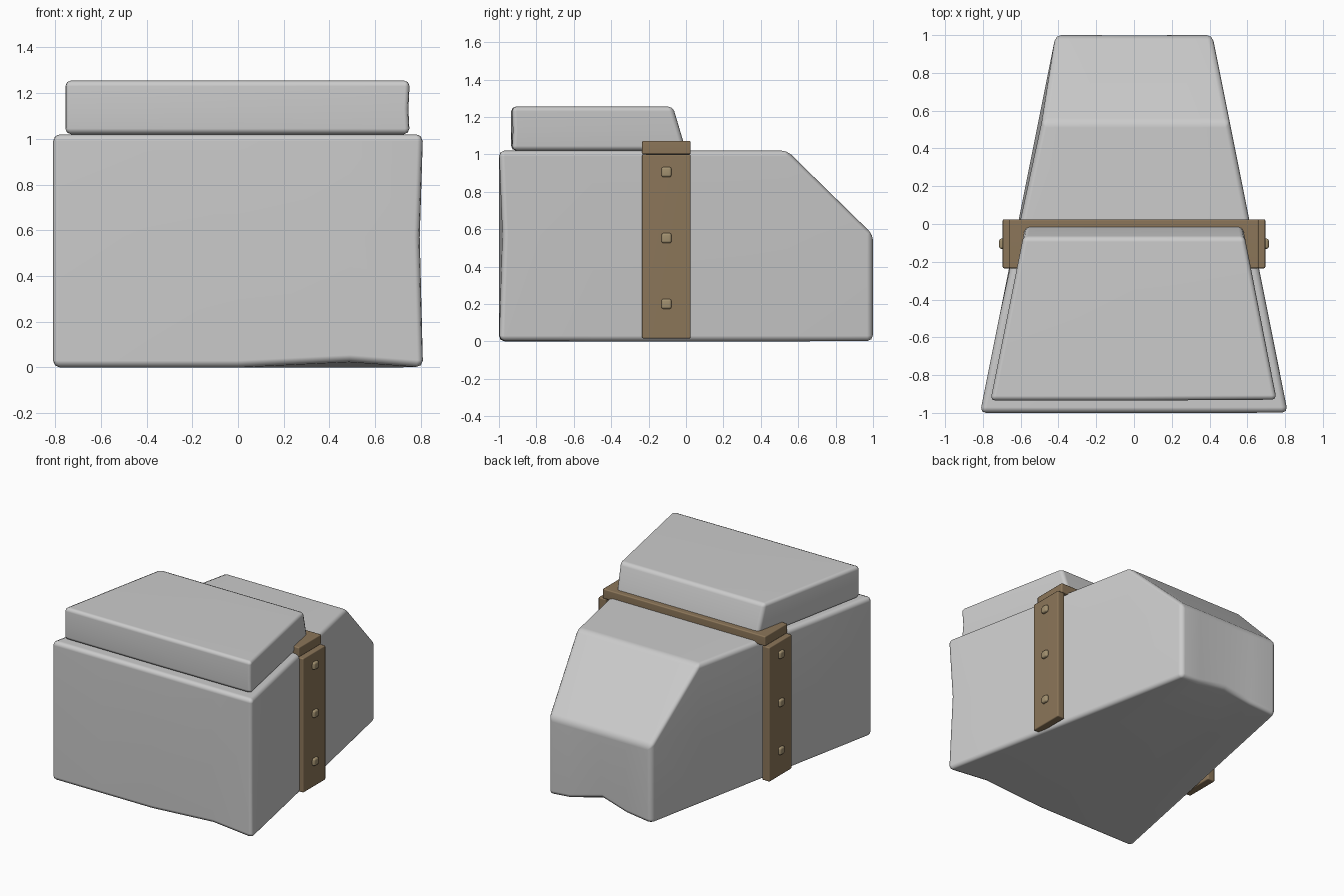
import bpy, bmesh
from mathutils import Vector

if "Cube" in bpy.data.objects:
    bpy.data.objects.remove(bpy.data.objects["Cube"])


def finish(obj, width, segments, angle=0.45):
    b = obj.modifiers.new("bevel", "BEVEL")
    b.width, b.segments = width, segments
    b.limit_method, b.angle_limit = "ANGLE", angle
    for p in obj.data.polygons:
        p.use_smooth = True
    obj.modifiers.new("normals", "WEIGHTED_NORMAL")


def stone(name, profile, mid, cuts, dents, bevel):
    """Extrude a (y, z) profile across x, taper it towards +y and dent it."""
    bm = bmesh.new()
    f = bm.faces.new([bm.verts.new((-1, y, z)) for y, z in profile])
    ext = bmesh.ops.extrude_face_region(bm, geom=[f])
    for v in ext["geom"]:
        if isinstance(v, bmesh.types.BMVert):
            v.co.x = 1
    for axis, pos in cuts:
        n, c = Vector((0, 0, 0)), Vector((0, 0, 0))
        n[axis], c[axis] = 1, pos
        bmesh.ops.bisect_plane(bm, geom=bm.verts[:] + bm.edges[:] + bm.faces[:],
                               plane_co=c, plane_no=n, dist=1e-5)
    for v in bm.verts:
        v.co.x *= mid - 0.2 * v.co.y
    for centre, radius, push in dents:
        for v in bm.verts:
            d = (v.co - Vector(centre)).length
            if d < radius:
                v.co += Vector(push) * (1 - d / radius)
    bmesh.ops.recalc_face_normals(bm, faces=bm.faces)
    me = bpy.data.meshes.new(name)
    bm.to_mesh(me)
    bm.free()
    obj = bpy.data.objects.new(name, me)
    bpy.context.collection.objects.link(obj)
    finish(obj, bevel, 2)


def box(name, lo, hi, material, bevel):
    lo, hi = Vector(lo), Vector(hi)
    bpy.ops.mesh.primitive_cube_add(size=1, location=(lo + hi) / 2)
    obj = bpy.context.object
    obj.name = name
    obj.scale = hi - lo
    bpy.ops.object.transform_apply(location=False, rotation=False, scale=True)
    obj.data.materials.append(material)
    finish(obj, bevel, 2)


def colour(name, rgb):
    m = bpy.data.materials.new(name)
    m.diffuse_color = (*rgb, 1)
    m.use_nodes = True
    m.node_tree.nodes["Principled BSDF"].inputs["Base Color"].default_value = m.diffuse_color
    return m


bronze = colour("bronze", (0.26, 0.18, 0.10))
pale_bronze = colour("pale_bronze", (0.36, 0.28, 0.16))

# Tapered main block with sloped back
stone("stone_block",
      [(-1, 0), (1, 0), (1, 0.57), (0.54, 1.02), (-1, 1.02)], 0.615,
      [(0, -0.5), (0, 0), (0, 0.6), (1, -0.5), (1, 0.54), (2, 0.57)],
      [((0.49, -1, 0), 0.3, (0, 0.01, 0.025)),
       ((0, 1, 0), 0.3, (0, -0.03, 0.07)),
       ((0.815, -1, 0.57), 0.3, (-0.015, 0.02, 0)),
       ((-0.5, 0.54, 1.02), 0.2, (0.02, 0, 0))], 0.03)

# Cap slab on the front half
stone("cap_slab",
      [(-0.935, 1.02), (0.0, 1.02), (-0.07, 1.255), (-0.935, 1.255)], 0.573,
      [(0, 0), (2, 1.13)],
      [((0.76, -0.935, 1.13), 0.2, (-0.01, 0.01, 0))], 0.025)

# Metal strap: bar over the top and a riveted plate on each side
box("strap_top", (-0.66, -0.235, 1.0), (0.66, 0.025, 1.072), bronze, 0.008)
for s, side in ((1, "right"), (-1, "left")):
    xs = sorted((s * 0.635, s * 0.695))
    box(f"strap_plate_{side}", (xs[0], -0.235, 0.015), (xs[1], 0.025, 1.0),
        bronze, 0.008)
    xr = sorted((s * 0.67, s * 0.714))
    for i, z in enumerate((0.2, 0.552, 0.905)):
        box(f"rivet_{side}_{i}", (xr[0], -0.132, z - 0.027),
            (xr[1], -0.077, z + 0.027), pale_bronze, 0.012)
